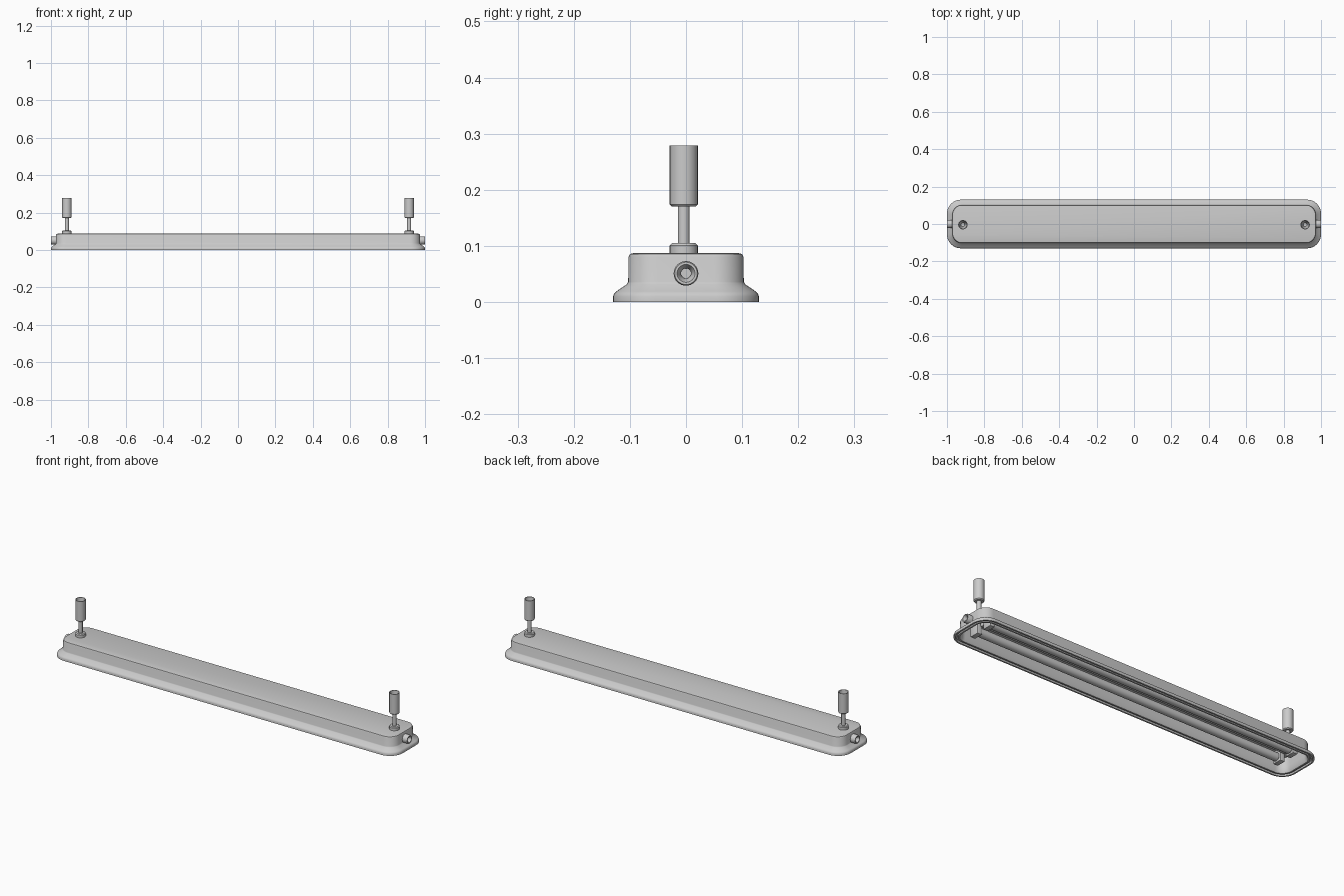
import bpy, bmesh, math
from mathutils import Matrix, Vector

if "Cube" in bpy.data.objects:
    bpy.data.objects.remove(bpy.data.objects["Cube"])


def finish(name, bm, angle=35):
    bmesh.ops.recalc_face_normals(bm, faces=bm.faces)
    me = bpy.data.meshes.new(name)
    bm.to_mesh(me)
    bm.free()
    ob = bpy.data.objects.new(name, me)
    bpy.context.collection.objects.link(ob)
    bpy.ops.object.select_all(action='DESELECT')
    ob.select_set(True)
    bpy.context.view_layer.objects.active = ob
    bpy.ops.object.shade_smooth_by_angle(angle=math.radians(angle))
    return ob


def skin(bm, rings):
    loops = [[bm.verts.new(p) for p in r] for r in rings]
    for a, b in zip(loops, loops[1:]):
        for i in range(len(a)):
            j = (i + 1) % len(a)
            bm.faces.new((a[i], a[j], b[j], b[i]))
    bm.faces.new(loops[0])
    bm.faces.new(loops[-1])


def rounded_rect(inset, z, seg=10):
    hx, hy, r = 1 - inset, 0.13 - inset, max(0.075 - inset * 0.8, 0.02)
    pts = []
    for k, (sx, sy) in enumerate([(1, 1), (-1, 1), (-1, -1), (1, -1)]):
        for i in range(seg + 1):
            a = math.pi / 2 * (k + i / seg)
            pts.append((sx * (hx - r) + r * math.cos(a), sy * (hy - r) + r * math.sin(a), z))
    return pts


def lathe(name, profile, origin, axis='Z', seg=32):
    # profile: (radius, height) pairs, capped at both ends
    bm = bmesh.new()
    skin(bm, [[(r * math.cos(2 * math.pi * i / seg), r * math.sin(2 * math.pi * i / seg), h)
               for i in range(seg)] for r, h in profile])
    rot = {'Z': Vector((0, 0, 1)), 'X': Vector((1, 0, 0)), '-X': Vector((-1, 0, 0))}[axis]
    q = Vector((0, 0, 1)).rotation_difference(rot).to_matrix().to_4x4()
    bm.transform(Matrix.Translation(origin) @ q)
    return finish(name, bm)


def box(name, loc, size):
    bm = bmesh.new()
    bmesh.ops.create_cube(bm, size=1)
    bm.transform(Matrix.Translation(loc) @ Matrix.Diagonal((*size, 1)))
    bmesh.ops.bevel(bm, geom=bm.edges[:], offset=0.002, segments=2, affect='EDGES', profile=0.5)
    return finish(name, bm)


# Housing: outer shell from roof down to the flange, then up into the recess
housing = bmesh.new()
skin(housing, [rounded_rect(*p) for p in [
    (0.036, 0.087), (0.030, 0.0855), (0.0275, 0.080), (0.0270, 0.036),
    (0.025, 0.032), (0.006, 0.019), (0.002, 0.015), (0.0, 0.010), (0.0, 0.0),
    (0.008, 0.0), (0.009, 0.008), (0.017, 0.008), (0.018, 0.002), (0.026, 0.002),
    (0.032, 0.012), (0.034, 0.035), (0.036, 0.078)]])
finish("housing", housing)

# Ridge reflector between the tubes
ridge = bmesh.new()
skin(ridge, [[(x, y, z) for y, z in [(-0.018, 0.079), (-0.007, 0.045), (0.007, 0.045), (0.018, 0.079)]]
             for x in (-0.9, 0.9)])
finish("reflector_ridge", ridge)

# Two lamps with end caps
for y, side in ((-0.045, "front"), (0.045, "back")):
    lathe(side + "_lamp_tube", [(0.016, -0.885), (0.021, -0.88), (0.021, 0.88), (0.016, 0.885)],
          (0, y, 0.04), 'X')

for s, side in ((-1, "left"), (1, "right")):
    # Lamp socket block at each end
    for y, row in ((-0.045, "front"), (0.045, "back")):
        box(f"{side}_{row}_socket", (s * 0.897, y, 0.047), (0.026, 0.05, 0.064))
    # Cable gland with a tapered bore
    lathe(side + "_cable_gland", [(0.022, 0), (0.022, 0.026), (0.020, 0.031), (0.016, 0.031),
                                  (0.009, 0.018), (0.009, 0.008)],
          (s * 0.969, 0, 0.051), 'X' if s > 0 else '-X')
    # Hanger: collar, rod and open cup
    at = (s * 0.915, -0.004, 0)
    lathe(side + "_hanger_collar", [(0.025, 0.084), (0.025, 0.101), (0.021, 0.105), (0.009, 0.105)], at)
    lathe(side + "_hanger_rod", [(0.0105, 0.10), (0.0105, 0.18)], at)
    lathe(side + "_hanger_cup", [(0.021, 0.170), (0.025, 0.174), (0.025, 0.279), (0.022, 0.279),
                                 (0.020, 0.25), (0.010, 0.20)], at)
